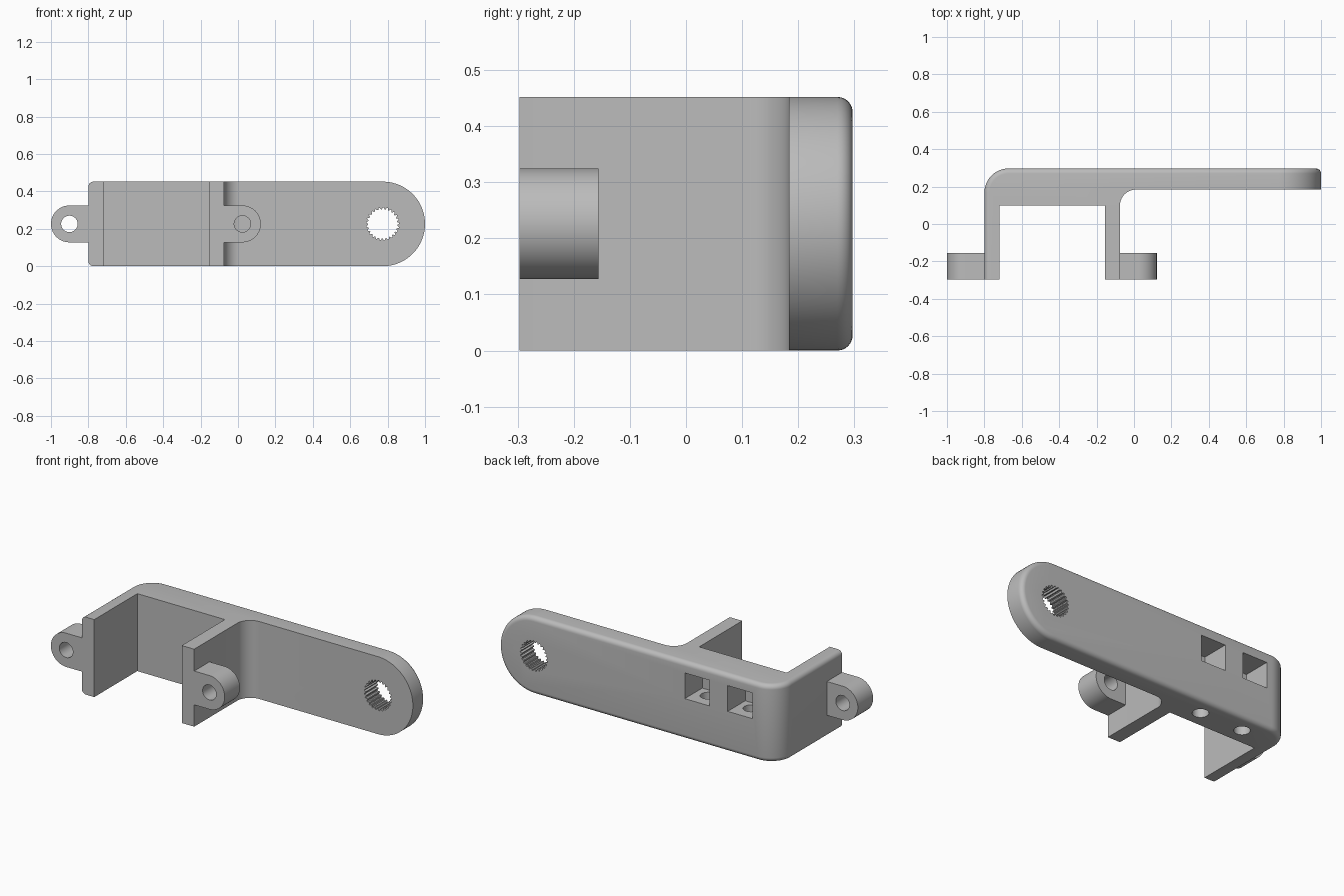
import bpy, bmesh
from math import sin, cos, pi, radians, hypot

if "Cube" in bpy.data.objects:
    bpy.data.objects.remove(bpy.data.objects["Cube"], do_unlink=True)

grey = bpy.data.materials.new("plain grey")
grey.use_nodes = True
grey.diffuse_color = (0.5, 0.5, 0.5, 1)
grey.node_tree.nodes["Principled BSDF"].inputs["Base Color"].default_value = grey.diffuse_color

H = 0.452            # bracket height
MID = H / 2
FRONT, BACK = -0.297, 0.297
LEFT, CORNER = -0.8, 0.13
ARM_X = 0.774        # centre of the rounded arm end


def arc(cx, cy, r, start, end, n):
    return [(cx + r * cos(radians(start + (end - start) * i / n)),
             cy + r * sin(radians(start + (end - start) * i / n))) for i in range(n + 1)]


def circle(cx, cy, r, n=40):
    return arc(cx, cy, r, 0, 360, n)[:-1]


def prism(name, outline, axis, lo, hi):
    """Extrude a closed outline along y or z."""
    place = (lambda a, b, t: (a, t, b)) if axis == "y" else (lambda a, b, t: (a, b, t))
    bm = bmesh.new()
    rings = [[bm.verts.new(place(a, b, t)) for a, b in outline] for t in (lo, hi)]
    low, high = rings
    for ring in rings:
        bm.faces.new(ring)
    for i in range(len(low)):
        j = (i + 1) % len(low)
        bm.faces.new((low[i], low[j], high[j], high[i]))
    bmesh.ops.recalc_face_normals(bm, faces=bm.faces)
    mesh = bpy.data.meshes.new(name)
    bm.to_mesh(mesh)
    bm.free()
    mesh.materials.append(grey)
    obj = bpy.data.objects.new(name, mesh)
    bpy.context.collection.objects.link(obj)
    return obj


def combine(obj, cutter, operation="DIFFERENCE"):
    """Apply a boolean and drop the cutter."""
    mod = obj.modifiers.new("cut", "BOOLEAN")
    mod.operation, mod.solver, mod.object = operation, "EXACT", cutter
    bpy.context.view_layer.update()
    mesh = bpy.data.meshes.new_from_object(obj.evaluated_get(bpy.context.evaluated_depsgraph_get()))
    obj.modifiers.clear()
    obj.data = mesh
    bpy.data.objects.remove(cutter, do_unlink=True)


# Bracket: plan outline trimmed by the round-ended front outline
plan = [(LEFT, FRONT), (-0.72, FRONT), (-0.72, 0.1), (-0.155, 0.1), (-0.155, FRONT), (-0.075, FRONT)]
plan += arc(0.01, 0.099, 0.085, 180, 90, 12)
plan += [(1.2, 0.184), (1.2, BACK)]
plan += arc(LEFT + CORNER, BACK - CORNER, CORNER, 90, 180, 16)
bracket = prism("bracket", plan, "z", -0.1, 0.6)
side = [(-1.5, 0)] + arc(ARM_X, MID, MID, -90, 90, 40) + [(-1.5, H)]
combine(bracket, prism("arm_end_trim", side, "y", -1, 1), "INTERSECT")


# Round the edges all along the outer sheet
def is_outer(face):
    if abs(face.normal.z) > 0.1:
        return False
    c = face.calc_center_median()
    on_arc = abs(hypot(c.x - LEFT - CORNER, c.y - BACK + CORNER) - CORNER) < 0.004
    return (face.normal.y > 0.9 and c.y > BACK - 0.002) or face.normal.x < -0.9 and c.x < LEFT + 0.002 \
        or (on_arc and c.x < LEFT + CORNER and c.y > BACK - CORNER)


bm = bmesh.new()
bm.from_mesh(bracket.data)
bmesh.ops.remove_doubles(bm, verts=bm.verts, dist=0.0001)
rim = [e for e in bm.edges if len(e.link_faces) == 2
       and sum(is_outer(f) for f in e.link_faces) == 1
       and not all(v.co.y < FRONT + 0.001 for v in e.verts)]
bmesh.ops.bevel(bm, geom=rim, offset=0.027, offset_type="OFFSET", segments=6,
                profile=0.5, affect="EDGES", clamp_overlap=False)
bm.to_mesh(bracket.data)
bm.free()

# Toothed hole in the arm end
TEETH = 25
teeth = []
for i in range(TEETH * 4):
    r = 0.088 if i % 4 < 2 else 0.078
    a = 2 * pi * i / (TEETH * 4)
    teeth.append((ARM_X + r * cos(a), MID + r * sin(a)))
combine(bracket, prism("tooth_cutter", teeth, "y", 0, 0.5))

# Square pockets in the back, each with a round hole from below
for x in (-0.28, -0.557):
    l, r, b, t = x - 0.08, x + 0.08, 0.237, 0.387
    combine(bracket, prism("pocket_cutter", [(l, b), (r, b), (r, t), (l, t)], "y", 0.135, 0.5))
    combine(bracket, prism("screw_cutter", circle(x, 0.195, 0.043, 32), "z", -0.1, 0.3))

# Hinge lugs on the legs
R = 0.0985
left_pts = [(LEFT, MID + R)] + arc(-1 + R, MID, R, 90, 270, 28) + [(LEFT, MID - R)]
right_pts = [(-0.075, MID - R)] + arc(0.122 - R, MID, R, -90, 90, 28) + [(-0.075, MID + R)]
parts = [bracket]
for name, pts, hole_x in (("outer_lug", left_pts, -1 + R), ("inner_lug", right_pts, 0.122 - R)):
    lug = prism(name, pts, "y", FRONT, -0.156)
    combine(lug, prism("pin_cutter", circle(hole_x, MID, 0.044), "y", -0.5, 0))
    parts.append(lug)

bpy.ops.object.select_all(action="DESELECT")
for obj in parts:
    obj.select_set(True)
bpy.context.view_layer.objects.active = bracket
bpy.ops.object.shade_smooth_by_angle(angle=radians(30))
